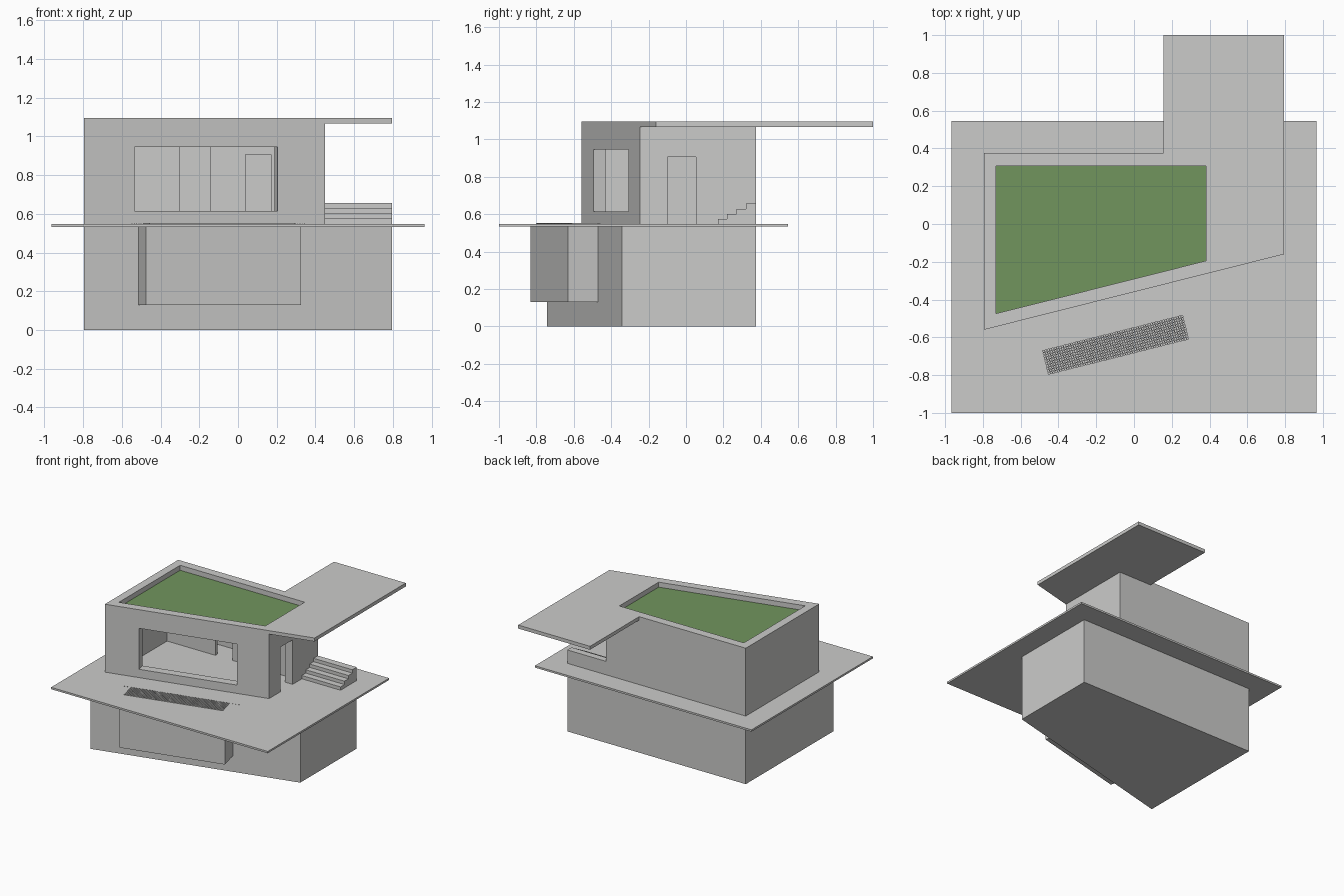
import bpy, bmesh, math
from mathutils import Vector

if "Cube" in bpy.data.objects:
    bpy.data.objects.remove(bpy.data.objects["Cube"])

SLOPE = 0.2516                                   # slant of the front walls in plan
ANG = math.atan(SLOPE)
U = Vector((math.cos(ANG), math.sin(ANG)))       # along the front
V = Vector((math.sin(ANG), -math.cos(ANG)))      # outward from the front


def material(name, rgb):
    m = bpy.data.materials.new(name)
    m.diffuse_color = (*rgb, 1)
    m.use_nodes = True
    m.node_tree.nodes["Principled BSDF"].inputs["Base Color"].default_value = m.diffuse_color
    return m


GREY = material("pale_concrete", (0.60, 0.60, 0.59))
GREEN = material("roof_grass", (0.165, 0.30, 0.11))


def add_prism(bm, pts, z0, z1, axis="z"):
    """Extrude a polygon along z, or a (y, z) profile along x."""
    def place(p, h):
        return (p[0], p[1], h) if axis == "z" else (h, p[0], p[1])
    low = [bm.verts.new(place(p, z0)) for p in pts]
    high = [bm.verts.new(place(p, z1)) for p in pts]
    n = len(pts)
    faces = [bm.faces.new(low[::-1]), bm.faces.new(high)]
    faces += [bm.faces.new((low[i], low[(i + 1) % n], high[(i + 1) % n], high[i]))
              for i in range(n)]
    bmesh.ops.recalc_face_normals(bm, faces=faces)


def finish(bm, name, mat=GREY):
    me = bpy.data.meshes.new(name)
    bm.to_mesh(me)
    bm.free()
    me.materials.append(mat)
    ob = bpy.data.objects.new(name, me)
    bpy.context.collection.objects.link(ob)
    return ob


def prism(name, pts, z0, z1, mat=GREY, axis="z"):
    bm = bmesh.new()
    add_prism(bm, pts, z0, z1, axis)
    return finish(bm, name, mat)


def boolean(ob, tool, op="DIFFERENCE"):
    mod = ob.modifiers.new("cut", "BOOLEAN")
    mod.operation, mod.object, mod.solver = op, tool, "EXACT"
    bpy.context.view_layer.objects.active = ob
    bpy.ops.object.modifier_apply(modifier=mod.name)
    bpy.data.objects.remove(tool)


def rect(x0, x1, y0, y1):
    return [(x0, y0), (x1, y0), (x1, y1), (x0, y1)]


def slanted(origin, u0, u1, v0, v1):
    return [tuple(origin + U * a + V * b)
            for a, b in ((u0, v0), (u1, v0), (u1, v1), (u0, v1))]


def front_y(x, y_left):
    return y_left + SLOPE * (x + 0.795)


# Basement block
prism("basement", [(-0.795, -0.743), (0.795, front_y(0.795, -0.743)),
                   (0.795, 0.375), (-0.795, 0.375)], 0, 0.533)

# Light well against the slanted basement wall, open at the top
well_o = Vector((-0.515, front_y(-0.515, -0.743)))
L, D, T = 0.825, 0.165, 0.028
light_well = prism("light_well", slanted(well_o, 0, L, -0.004, D), 0.13, 0.533)
hole = slanted(well_o, T, L - T, 0.003, D - T)
boolean(light_well, prism("well_cutter", hole, 0.16, 0.7))

# Ground plate with the well opening
ground = prism("ground_plate", rect(-0.965, 0.965, -1, 0.545), 0.533, 0.548)
boolean(ground, prism("plate_cutter", hole, 0.4, 0.7))

# Grating: long bars, cross bars and edge ticks on both sides
bm = bmesh.new()
b = 0.0022
NU, NV = 60, 10
u0, u1, v0, v1 = T, L - T, 0.003, D - T
for i in range(NU + 1):
    u = u0 + (u1 - u0) * i / NU
    add_prism(bm, slanted(well_o, u - b, u + b, v0, v1), 0.537, 0.552)
for j in range(NV + 1):
    v = v0 + (v1 - v0) * j / NV
    add_prism(bm, slanted(well_o, u0, u1, v - b, v + b), 0.539, 0.5515)
for start in (-0.036, L - T + 0.026):
    for i in range(6):
        u = start + i * 0.012
        add_prism(bm, slanted(well_o, u, u + 0.004, 0.001, 0.004), 0.546, 0.55)
finish(bm, "well_grating")

# House walls with the overhanging roof slab
Z0, Z1 = 0.548, 1.095
house = prism("house_walls", [(-0.795, -0.56), (0.45, front_y(0.45, -0.56)),
                              (0.45, 0.375), (-0.795, 0.375)], Z0, Z1)
roof = prism("roof_slab", [(-0.795, -0.56), (0.795, front_y(0.795, -0.56)), (0.795, 1),
                           (0.155, 1), (0.155, 0.375), (-0.795, 0.375)], 1.067, Z1)
boolean(house, roof, "UNION")
inner = [(-0.73, -0.474), (0.38, -0.195), (0.38, 0.306), (-0.73, 0.306)]
boolean(house, prism("room_cutter", inner, 0.4, 1.3))

# Front window and side doorway
win_o = Vector((-0.535, front_y(-0.535, -0.56)))
window = slanted(win_o, 0, 0.74 / U.x, -0.12, 0.05)
boolean(house, prism("window_cutter", window, 0.615, 0.945))
boolean(house, prism("door_cutter", rect(0.35, 0.5, -0.1, 0.053), 0.4, 0.907))

# Merge coplanar faces
bm = bmesh.new()
bm.from_mesh(house.data)
bmesh.ops.dissolve_limit(bm, angle_limit=0.01, verts=bm.verts, edges=bm.edges)
bm.to_mesh(house.data)
bm.free()

# Ceiling and planted roof
prism("ceiling", inner, 1.02, 1.045)
prism("grass_roof", inner, 1.045, 1.055, GREEN)

# Inner partition: passage and doorway
PY = (0.14, 0.17)
prism("partition_left", rect(-0.73, -0.3, *PY), Z0, 1.02)
partition = prism("partition_right", rect(-0.145, 0.38, *PY), Z0, 1.02)
boolean(partition, prism("inner_door_cutter", rect(0.04, 0.17, 0.1, 0.2), 0.4, 0.907))

# Outdoor steps rising to the back
steps, run, rise = 4, 0.05, 0.027
profile = [(0.375, Z0), (0.17, Z0)]
for i in range(steps):
    y, z = 0.17 + i * run, Z0 + (i + 1) * rise
    profile += [(y, z), (0.375 if i == steps - 1 else y + run, z)]
prism("steps", profile, 0.45, 0.795, axis="x")
